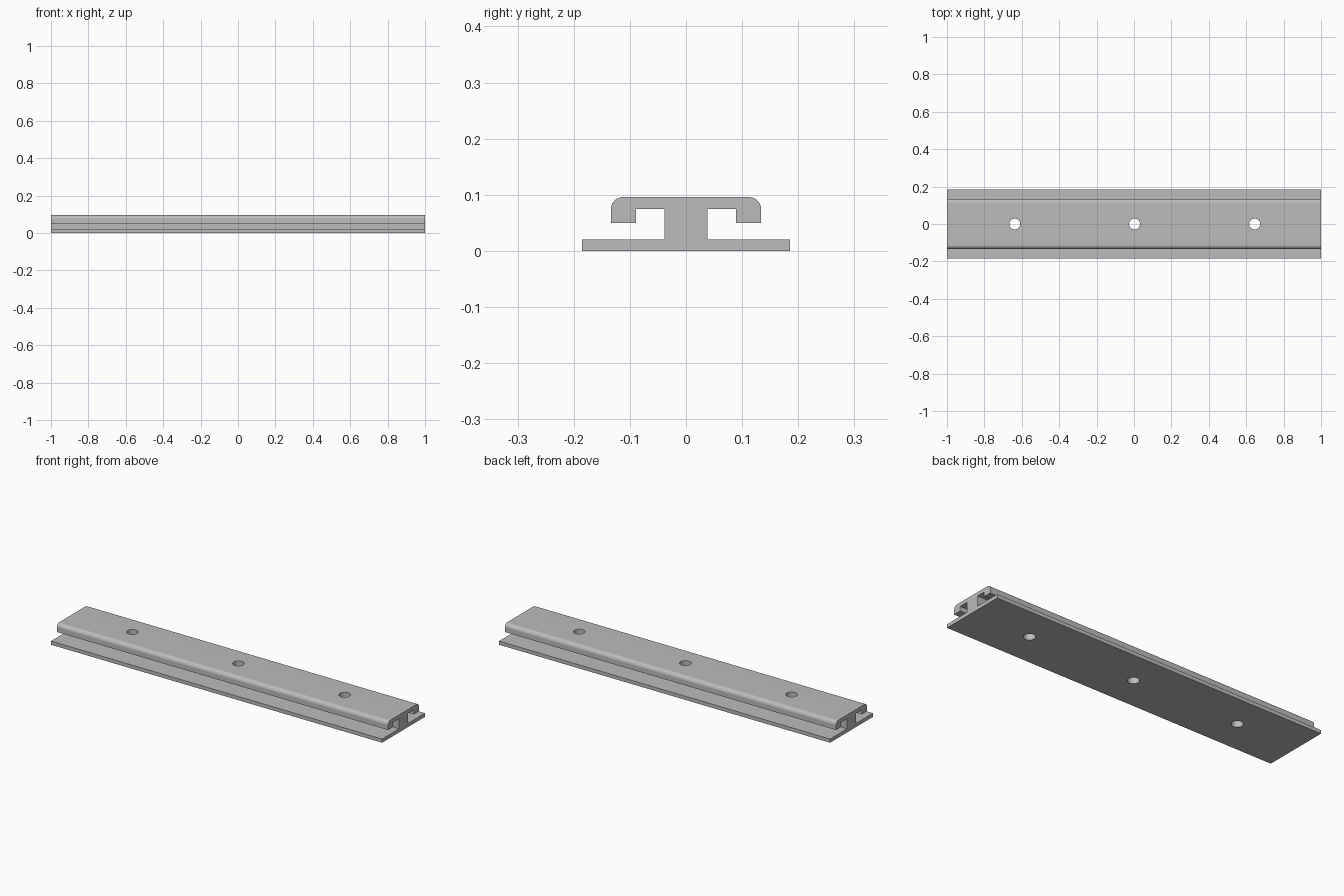
import bpy, bmesh, math

cube = bpy.data.objects.get("Cube")
if cube:
    bpy.data.objects.remove(cube, do_unlink=True)

grey = bpy.data.materials.new("aluminium grey")
grey.use_nodes = True
colour = (0.5, 0.5, 0.5, 1)
grey.diffuse_color = colour
grey.node_tree.nodes["Principled BSDF"].inputs["Base Color"].default_value = colour

LENGTH, TOP, CAP, RADIUS, STEPS = 2.0, 0.096, 0.134, 0.022, 10

# Half of the cross-section (y, z), from the foot up to the rounded cap
half = [(0.185, 0), (0.185, 0.02), (0.0385, 0.02), (0.0385, 0.075),
        (0.089, 0.075), (0.089, 0.05), (CAP, 0.05)]
for i in range(STEPS + 1):
    a = math.pi / 2 * i / STEPS
    half.append((CAP - RADIUS + RADIUS * math.cos(a),
                 TOP - RADIUS + RADIUS * math.sin(a)))
profile = half + [(-y, z) for y, z in reversed(half)]

# Rail body: the cross-section extruded along x
bm = bmesh.new()
end = bm.faces.new([bm.verts.new((-LENGTH / 2, y, z)) for y, z in profile])
swept = bmesh.ops.extrude_face_region(bm, geom=[end], use_keep_orig=True)
moved = [v for v in swept["geom"] if isinstance(v, bmesh.types.BMVert)]
bmesh.ops.translate(bm, verts=moved, vec=(LENGTH, 0, 0))
bmesh.ops.recalc_face_normals(bm, faces=bm.faces)
mesh = bpy.data.meshes.new("slide_rail")
bm.to_mesh(mesh)
bm.free()
rail = bpy.data.objects.new("slide_rail", mesh)
bpy.context.collection.objects.link(rail)
mesh.materials.append(grey)


def activate(obj):
    bpy.ops.object.select_all(action="DESELECT")
    obj.select_set(True)
    bpy.context.view_layer.objects.active = obj


# Three screw holes right through the stem and foot
for x in (-0.638, 0.003, 0.645):
    bpy.ops.mesh.primitive_cylinder_add(vertices=40, radius=0.029, depth=0.3,
                                        location=(x, 0, 0.05))
    cutter = bpy.context.object
    cutter.name = "hole_cutter"
    cutter.hide_render = True
    cutter.data.materials.append(grey)
    activate(rail)
    cut = rail.modifiers.new("screw_hole", "BOOLEAN")
    cut.operation = "DIFFERENCE"
    cut.solver = "EXACT"
    cut.object = cutter
    bpy.ops.object.modifier_apply(modifier=cut.name)
    bpy.data.objects.remove(cutter, do_unlink=True)

# Smooth rounded edges and holes, flat faces elsewhere
activate(rail)
bpy.ops.object.shade_smooth_by_angle(angle=math.radians(30))
weighted = rail.modifiers.new("flat_face_normals", "WEIGHTED_NORMAL")
weighted.keep_sharp = True
